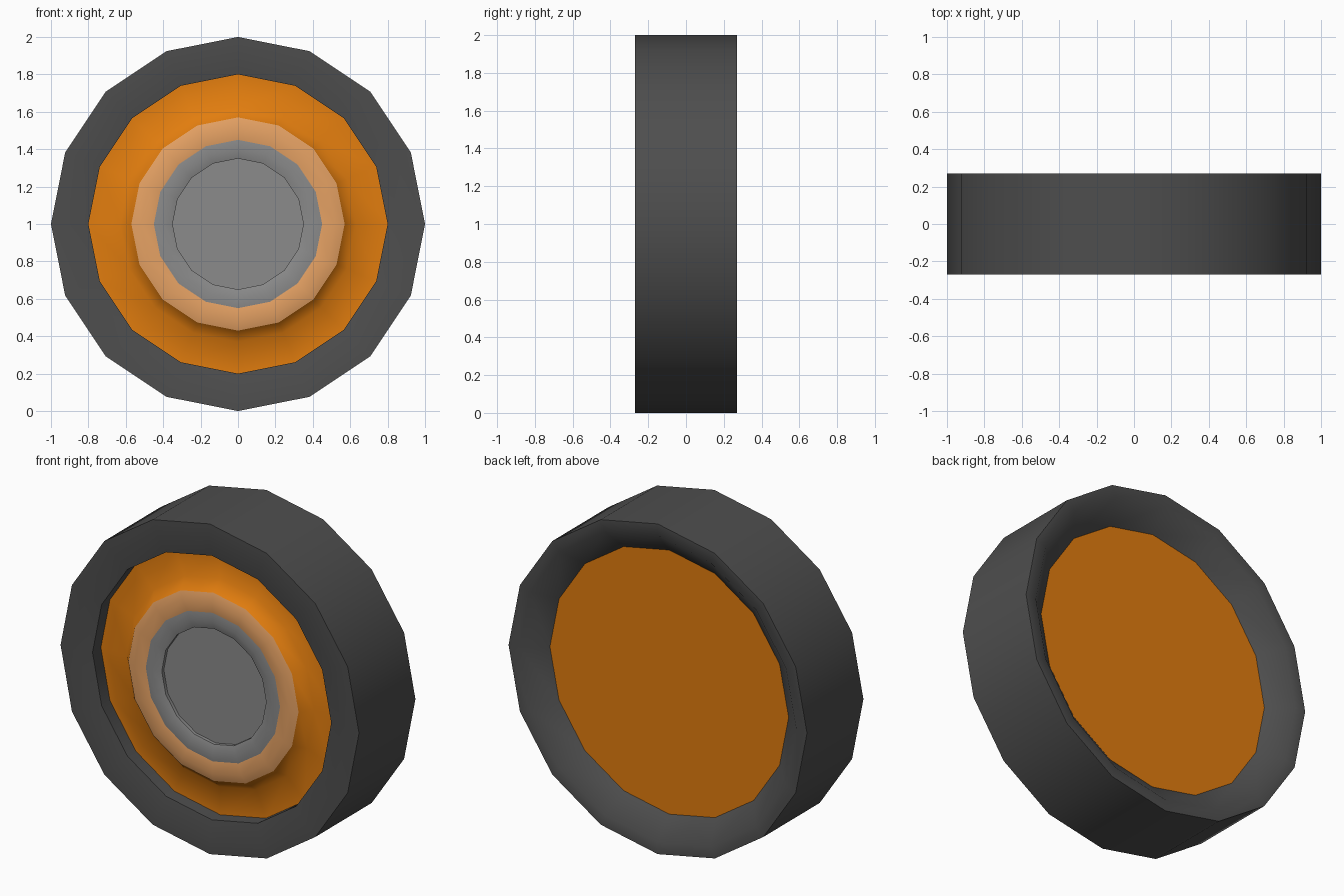
import bpy, bmesh, math

if "Cube" in bpy.data.objects:
    bpy.data.objects.remove(bpy.data.objects["Cube"])

SIDES = 16


def material(name, rgb):
    m = bpy.data.materials.new(name)
    lin = [(c / 255 / 12.92) if c < 11 else ((c / 255 + 0.055) / 1.055) ** 2.4 for c in rgb]
    m.diffuse_color = (*lin, 1)
    m.use_nodes = True
    m.node_tree.nodes["Principled BSDF"].inputs["Base Color"].default_value = m.diffuse_color
    return m


rubber = material("dark_rubber", (78, 78, 78))
orange = material("orange_paint", (226, 125, 14))
tan = material("pale_orange", (230, 162, 100))
steel = material("grey_metal", (139, 139, 139))


def lathe(name, profile, mat):
    """Spin (radius, y) points around the wheel axle; radius 0 makes a closed disc."""
    bm = bmesh.new()
    rings = []
    for r, y in profile:
        if r == 0:
            rings.append([bm.verts.new((0, y, 1))] * SIDES)
        else:
            rings.append([bm.verts.new((r * math.cos(math.tau * i / SIDES), y,
                                        1 + r * math.sin(math.tau * i / SIDES)))
                          for i in range(SIDES)])
    for a, b in zip(rings, rings[1:]):
        for i in range(SIDES):
            j = (i + 1) % SIDES
            quad = list(dict.fromkeys((a[i], a[j], b[j], b[i])))
            bm.faces.new(quad)
    me = bpy.data.meshes.new(name)
    bm.to_mesh(me)
    bm.free()
    me.materials.append(mat)
    ob = bpy.data.objects.new(name, me)
    bpy.context.collection.objects.link(ob)
    bpy.ops.object.select_all(action='DESELECT')
    ob.select_set(True)
    bpy.context.view_layer.objects.active = ob
    bpy.ops.object.shade_smooth_by_angle(angle=math.radians(50))
    return ob


# Profiles run from the back inner edge, over the tread, to the front centre
# Tyre: sloped back recess, flat tread, front sidewall with a step down to the rim
lathe("tyre", [(0.8, 0.16), (0.93, 0.27), (1, 0.27), (1, -0.27),
               (0.92, -0.27), (0.8, -0.25), (0.8, -0.17)][::1], rubber)

# Flat plate closing the back of the wheel
lathe("back_plate", [(0, 0.16), (0.8, 0.16)], orange)

# Front rim disc rising to the hub
lathe("rim", [(0.8, -0.17), (0.63, -0.17), (0.57, -0.235)], orange)

# Pale raised ring
lathe("hub_ring", [(0.57, -0.235), (0.52, -0.25), (0.45, -0.24)], tan)

# Metal collar with a shallow sunken cap
lathe("hub_cap", [(0.45, -0.24), (0.40, -0.245), (0.35, -0.23),
                  (0.35, -0.21), (0, -0.21)], steel)
